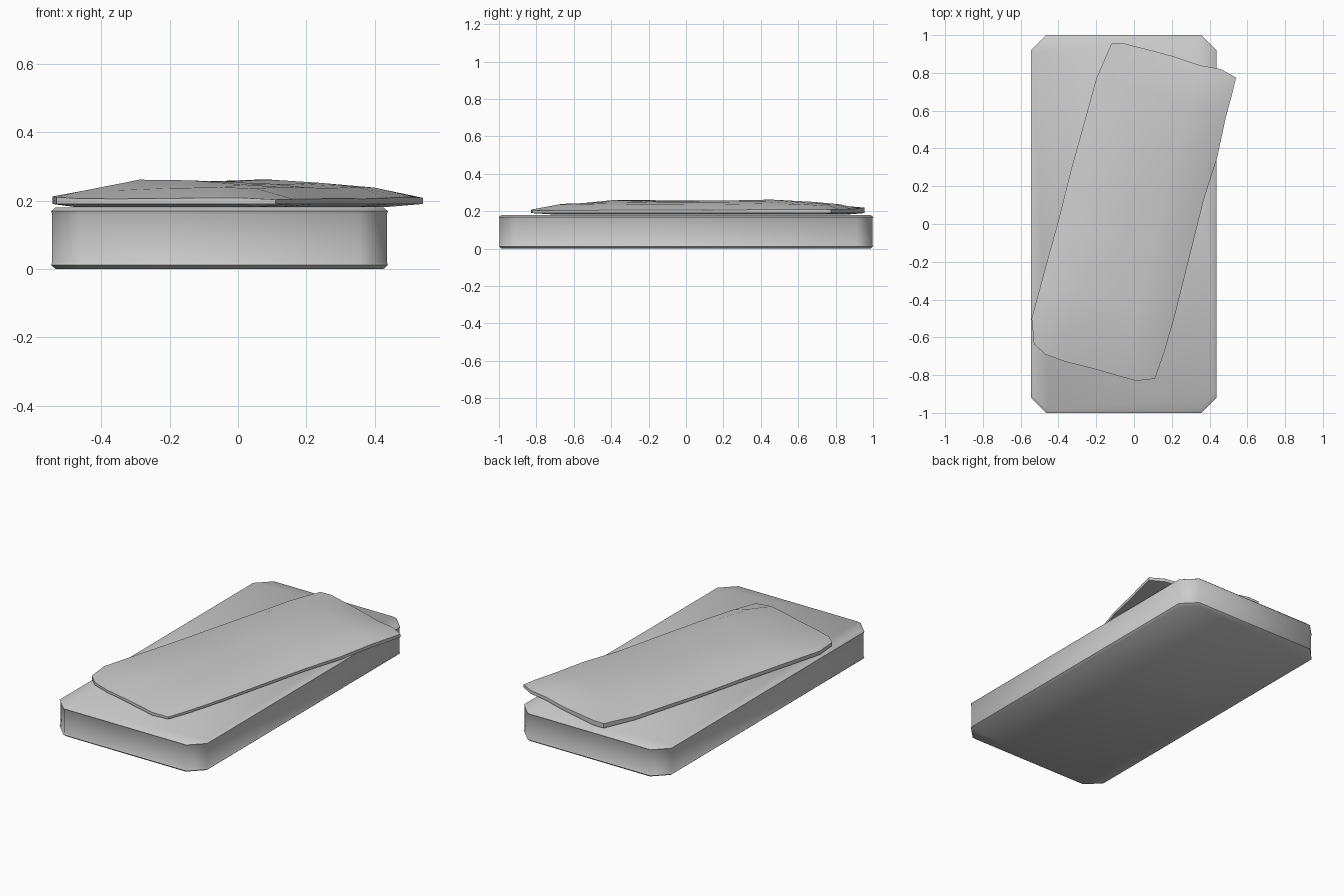
import bpy, bmesh, math

if "Cube" in bpy.data.objects:
    bpy.data.objects.remove(bpy.data.objects["Cube"])


def finish(name, bm, angle):
    bmesh.ops.recalc_face_normals(bm, faces=bm.faces)
    me = bpy.data.meshes.new(name)
    bm.to_mesh(me)
    bm.free()
    ob = bpy.data.objects.new(name, me)
    bpy.context.collection.objects.link(ob)
    bpy.ops.object.select_all(action='DESELECT')
    ob.select_set(True)
    bpy.context.view_layer.objects.active = ob
    bpy.ops.object.shade_smooth_by_angle(angle=math.radians(angle))
    return ob


# Slab: stacked chamfered-rectangle rings with small rolled edges
def ring(bm, z, off):
    cx, hx, hy, c = -0.054, 0.489 + off, 0.997 + off, 0.082
    pts = [(hx, hy - c), (hx - c, hy), (c - hx, hy), (-hx, hy - c),
           (-hx, c - hy), (c - hx, -hy), (hx - c, -hy), (hx, c - hy)]
    return [bm.verts.new((cx + x, y, z)) for x, y in pts]


bm = bmesh.new()
rings = [ring(bm, z, o) for z, o in
         [(0, -0.01), (0.012, 0.003), (0.02, 0), (0.16, 0), (0.169, 0.003), (0.18, -0.01)]]
for a, b in zip(rings, rings[1:]):
    for i in range(8):
        j = (i + 1) % 8
        bm.faces.new((a[i], a[j], b[j], b[i]))
bm.faces.new(rings[0])
bm.faces.new(rings[-1])
finish("slab", bm, 46)

# Soft pad: patch spanned by four outline curves
left = [(-.53, -.635), (-.542, -.5), (-.48, -.27), (-.4, .02), (-.33, .3),
        (-.26, .55), (-.2, .77), (-.165, .85), (-.12, .955)]
right = [(.11, -.82), (.16, -.68), (.22, -.47), (.3, -.15), (.37, .13),
         (.44, .35), (.485, .56), (.52, .69), (.54, .775)]
south = [(-.53, -.635), (-.47, -.69), (-.36, -.73), (-.22, -.765), (-.08, -.805), (.01, -.83), (.11, -.82)]
north = [(-.12, .955), (-.05, .955), (.08, .922), (.2, .89), (.35, .84), (.46, .82), (.54, .775)]
us = [0, .1, .28, .5, .72, .87, 1]
vs = [0, .08, .21, .37, .53, .68, .82, .91, 1]

# Upper surface heights in thousandths, south row to north row
tops = [[210, 206, 205, 206, 208, 208, 203],
        [212, 224, 230, 236, 239, 235, 205],
        [212, 236, 261, 259, 247, 240, 205],
        [210, 233, 257, 254, 249, 238, 206],
        [208, 232, 254, 257, 249, 236, 205],
        [210, 236, 257, 262, 252, 240, 208],
        [212, 230, 245, 250, 246, 238, 210],
        [215, 228, 238, 240, 238, 230, 210],
        [217, 219, 215, 211, 210, 210, 208]]


def lerp(a, b, t):
    return a + (b - a) * t


def spot(i, j):
    u, v = us[j], vs[i]
    return [lerp(left[i][k], right[i][k], u)
            + (1 - v) * (south[j][k] - lerp(left[0][k], right[0][k], u))
            + v * (north[j][k] - lerp(left[-1][k], right[-1][k], u)) for k in (0, 1)]


bm = bmesh.new()
R, C = len(vs), len(us)
top = [[bm.verts.new((*spot(i, j), tops[i][j] / 1000)) for j in range(C)] for i in range(R)]
bot = [[bm.verts.new((*spot(i, j), 0.190 if i in (0, R - 1) or j in (0, C - 1) else 0.181))
        for j in range(C)] for i in range(R)]
for g in (top, bot):
    for i in range(R - 1):
        for j in range(C - 1):
            bm.faces.new((g[i][j], g[i][j + 1], g[i + 1][j + 1], g[i + 1][j]))
# Thin rim joining upper and lower surfaces
loop = ([(0, j) for j in range(C)] + [(i, C - 1) for i in range(1, R)]
        + [(R - 1, j) for j in range(C - 2, -1, -1)] + [(i, 0) for i in range(R - 2, 0, -1)])
for (a, b), (c, d) in zip(loop, loop[1:] + loop[:1]):
    bm.faces.new((bot[a][b], bot[c][d], top[c][d], top[a][b]))
finish("soft_pad", bm, 40)
